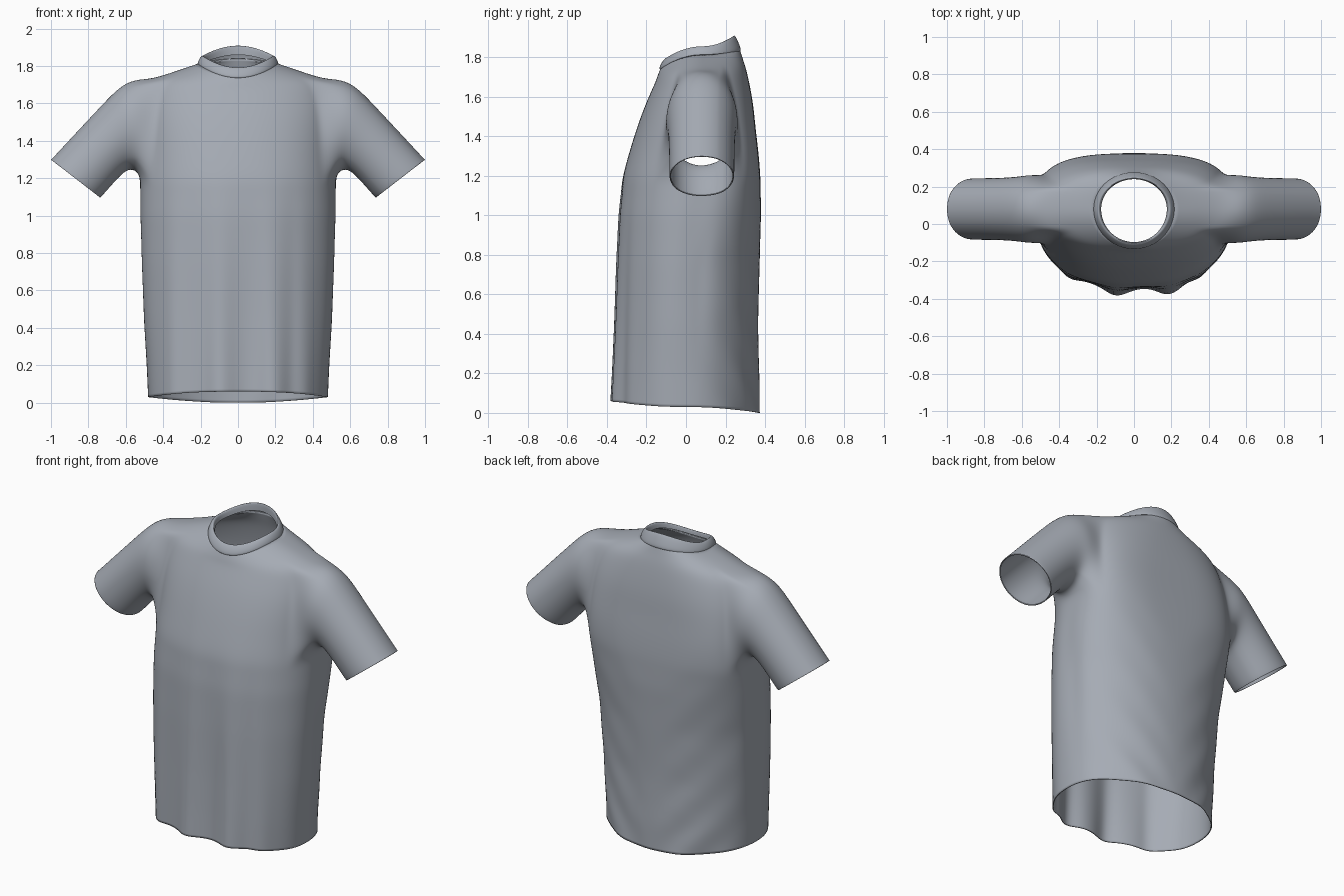
import bpy, bmesh
from math import sin, cos, pi, atan2, exp, copysign

if "Cube" in bpy.data.objects:
    bpy.data.objects.remove(bpy.data.objects["Cube"], do_unlink=True)

COLS, MID_Y, SPLIT = 48, 0.08, 3

fabric = bpy.data.materials.new("grey_fabric")
fabric.use_nodes = True
fabric.diffuse_color = (0.38, 0.41, 0.46, 1)
fabric.node_tree.nodes["Principled BSDF"].inputs["Base Color"].default_value = (0.38, 0.41, 0.46, 1)


def power(v, e):
    return copysign(abs(v) ** e, v)


def bump(v, centre, width):
    return exp(-((v - centre) / width) ** 2)


def ring(w, y_front, y_back, z_front, z_side, z_back, e_front=1.0, e_back=1.0, mid=MID_Y):
    """Closed rounded outline with separate front and back depths and heights."""
    pts = []
    for j in range(COLS):
        c, s = cos(2 * pi * j / COLS), sin(2 * pi * j / COLS)
        y_end, z_end, e = (y_back, z_back, e_back) if s > 0 else (y_front, z_front, e_front)
        pts.append([w * power(c, e), mid + (y_end - mid) * abs(s) ** e,
                    z_side + (z_end - z_side) * s * s])
    return pts


def drape(p):
    """Soft hanging folds that fade towards the chest."""
    x, y, z = p
    fade = max(0, 1 - z / 1.25)
    if y < MID_Y:
        folds = bump(x, -0.09, 0.065) + bump(x, 0.19, 0.065) + 0.4 * bump(abs(x), 0.35, 0.05)
        p[1] -= 0.068 * fade * folds * min(1, (MID_Y - y) * 3)
    else:
        p[1] += 0.008 * fade * sin(22 * (z - 1.1 * abs(x))) * min(1, abs(x) * 5) * min(1, (y - MID_Y) * 5)
    if abs(x) > 0.4:
        p[0] -= copysign(0.015 * bump(y, 0.06, 0.05) * bump(z, 0.7, 0.4), x)
    return p


def loft(bm, rows):
    for a, b in zip(rows, rows[1:]):
        n = len(a)
        for j in range(n):
            bm.faces.new((a[j], a[(j + 1) % n], b[(j + 1) % n], b[j]))


def finish(bm, name, levels, thickness):
    mesh = bpy.data.meshes.new(name)
    bm.to_mesh(mesh)
    bm.free()
    mesh.materials.append(fabric)
    for f in mesh.polygons:
        f.use_smooth = True
    ob = bpy.data.objects.new(name, mesh)
    bpy.context.collection.objects.link(ob)
    sub = ob.modifiers.new("smooth_cloth", 'SUBSURF')
    sub.levels = sub.render_levels = levels
    if thickness:
        ob.modifiers.new("cloth_thickness", 'SOLIDIFY').thickness = thickness
    return ob


# Body outlines from hem to neck:
# width, front y, back y, front z, side z, back z, front and back roundness, y of widest point
keys = [
    (0.482, -0.338, 0.375, 0.06, 0.03, 0.0, 0.8, 1, 0.0),
    (0.49, -0.336, 0.372, 0.22, 0.2, 0.18, 0.8, 1, 0.0),
    (0.507, -0.335, 0.365, 0.46, 0.45, 0.44, 0.82, 1, 0.01),
    (0.52, -0.337, 0.373, 0.75, 0.75, 0.75, 0.85, 0.95, 0.02),
    (0.528, -0.335, 0.38, 1.0, 1.0, 1.0, 0.86, 0.8, 0.05),
    (0.526, -0.32, 0.377, 1.2, 1.2, 1.2, 0.87, 0.64),
    (0.515, -0.287, 0.367, 1.32, 1.32, 1.32, 0.88, 0.58),
    (0.51, -0.25, 0.352, 1.44, 1.44, 1.44, 0.88, 0.6),
    (0.505, -0.21, 0.342, 1.55, 1.55, 1.55, 0.9, 0.68),
    (0.49, -0.175, 0.325, 1.63, 1.645, 1.65, 0.95, 0.78),
    (0.46, -0.152, 0.305, 1.68, 1.73, 1.74, 1, 0.9),
    (0.34, -0.143, 0.288, 1.71, 1.77, 1.79, 1, 1),
    (0.208, -0.128, 0.272, 1.745, 1.815, 1.84, 1, 1)]

# Body panel with finer rows below the armholes for the folds
bm = bmesh.new()
outlines = []
for k, (a, b) in enumerate(zip(keys, keys[1:])):
    steps = SPLIT if k < 5 else 1
    a, b = [(o + (MID_Y,))[:9] for o in (a, b)]
    for t in range(steps):
        outlines.append([u + (v - u) * t / steps for u, v in zip(a, b)])
outlines.append(keys[-1])
body = [[bm.verts.new(drape(p)) for p in ring(*o)] for o in outlines]
loft(bm, body)

# Armholes cut from the body, with sleeves grown out of their edges
low, high, half = 5 * SPLIT, 5 * SPLIT + 5, 4
# Sleeve outlines: top x, top z, bottom x, bottom z, half depth
sleeve = [(0.55, 1.73, 0.54, 1.235, 0.19), (0.63, 1.693, 0.585, 1.248, 0.18),
          (0.72, 1.60, 0.635, 1.205, 0.173), (0.86, 1.45, 0.685, 1.148, 0.17),
          (0.985, 1.315, 0.725, 1.103, 0.17), (1.0, 1.30, 0.735, 1.095, 0.168)]
for side, mid in ((1, 0), (-1, COLS // 2)):
    col = lambda j: (mid + j) % COLS
    edge = [body[low][col(j)] for j in range(-half, half)]
    edge += [body[i][col(half)] for i in range(low, high)]
    edge += [body[high][col(j)] for j in range(half, -half, -1)]
    edge += [body[i][col(-half)] for i in range(high, low, -1)]
    patch = {body[i][col(j)] for i in range(low, high + 1) for j in range(-half, half + 1)}
    bmesh.ops.delete(bm, geom=[f for f in bm.faces if set(f.verts) <= patch], context='FACES_ONLY')
    angles = [atan2((v.co.z - 1.47) / 0.26, (v.co.y - MID_Y) / 0.19) for v in edge]
    rows = [edge]
    for tx, tz, bx, bz, depth in sleeve:
        rows.append([bm.verts.new((side * ((tx + bx) / 2 + (tx - bx) / 2 * sin(a)),
                                   MID_Y + depth * cos(a),
                                   (tz + bz) / 2 + (tz - bz) / 2 * sin(a))) for a in angles])
    loft(bm, rows)
bmesh.ops.delete(bm, geom=[e for e in bm.edges if not e.link_faces], context='EDGES')
bmesh.ops.delete(bm, geom=[v for v in bm.verts if not v.link_faces], context='VERTS')
finish(bm, "shirt_body_and_sleeves", 2, 0.006)

# Flat collar band, folded over the neck edge
bm = bmesh.new()
band = [(0.212, -0.128, 0.272, 1.735, 1.803, 1.828), (0.219, -0.138, 0.281, 1.738, 1.81, 1.833),
        (0.209, -0.127, 0.268, 1.768, 1.837, 1.87), (0.193, -0.108, 0.248, 1.793, 1.857, 1.912),
        (0.182, -0.1, 0.24, 1.793, 1.852, 1.91), (0.176, -0.097, 0.24, 1.765, 1.82, 1.86)]
loft(bm, [[bm.verts.new(p) for p in ring(*b)] for b in band])
finish(bm, "collar_band", 2, 0)
